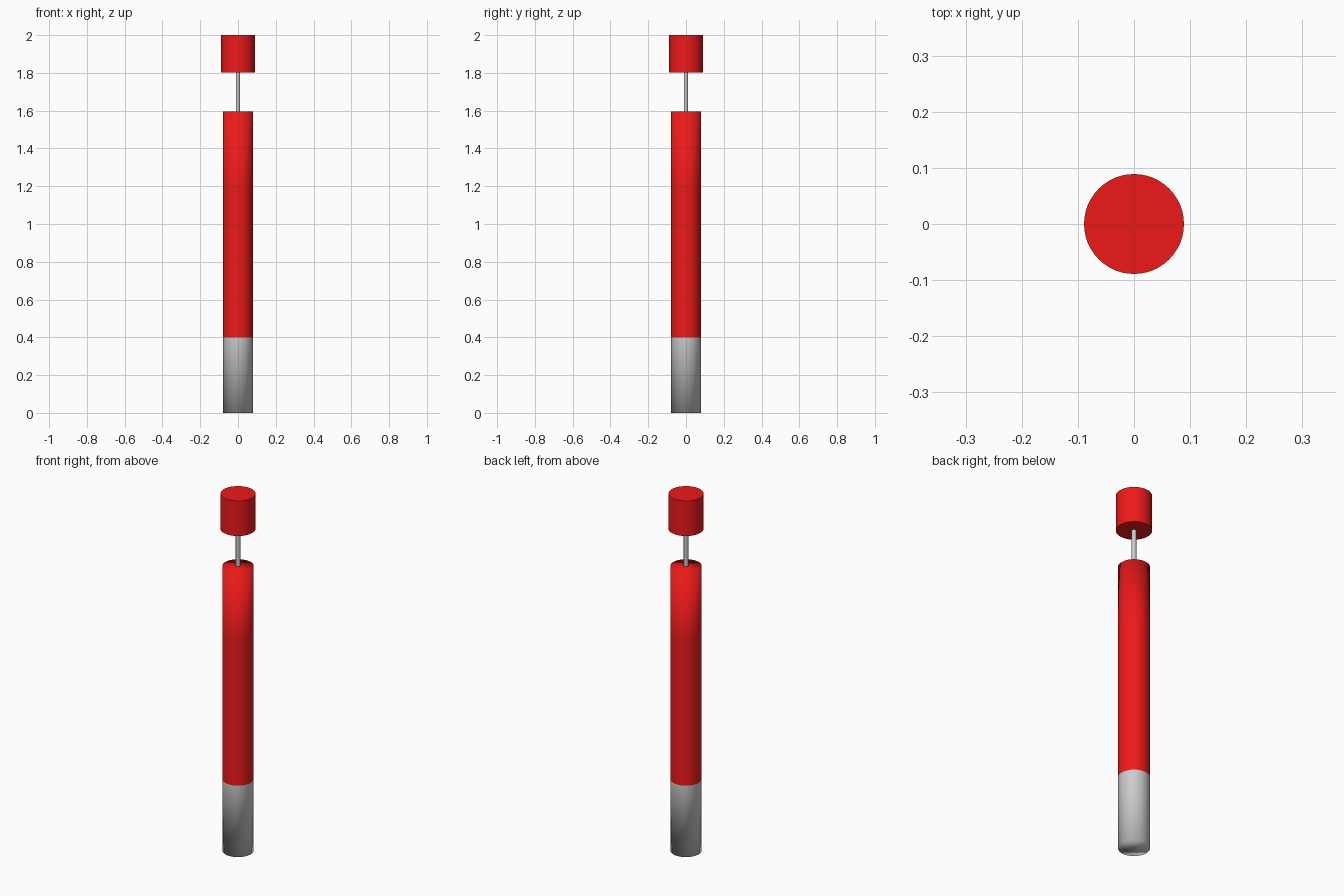
import bpy
import bmesh
from math import cos, sin, tau, radians

if "Cube" in bpy.data.objects:
    bpy.data.objects.remove(bpy.data.objects["Cube"])

SIDES = 48


def material(name, rgba):
    mat = bpy.data.materials.new(name)
    mat.diffuse_color = rgba
    mat.use_nodes = True
    mat.node_tree.nodes["Principled BSDF"].inputs["Base Color"].default_value = mat.diffuse_color
    return mat


def stacked_cylinder(name, radius, heights, sides=SIDES):
    """Closed cylinder with one ring of vertices at each height."""
    bm = bmesh.new()
    rings = [[bm.verts.new((radius * cos(tau * i / sides), radius * sin(tau * i / sides), z))
              for i in range(sides)] for z in heights]
    for low, high in zip(rings, rings[1:]):
        for i in range(sides):
            j = (i + 1) % sides
            bm.faces.new((low[i], low[j], high[j], high[i]))
    bm.faces.new(rings[0][::-1])
    bm.faces.new(rings[-1])
    mesh = bpy.data.meshes.new(name)
    bm.to_mesh(mesh)
    bm.free()
    obj = bpy.data.objects.new(name, mesh)
    bpy.context.collection.objects.link(obj)
    mesh.shade_smooth()
    return obj


def sharpen(obj):
    bpy.ops.object.select_all(action='DESELECT')
    obj.select_set(True)
    bpy.context.view_layer.objects.active = obj
    bpy.ops.object.shade_smooth_by_angle(angle=radians(30))


red = material("red", (0.85, 0.01, 0.01, 1))
grey = material("grey", (0.8, 0.8, 0.8, 1))

# Tube: grey bottom section, red above, softly shaded over its ends
tube = stacked_cylinder("tube", 0.079, (0, 0.4, 0.8, 1.2, 1.595))
tube.data.materials.append(red)
tube.data.materials.append(grey)
for face in tube.data.polygons:
    if face.center.z < 0.4:
        face.material_index = 1

# Thin rod joining tube and cap
rod = stacked_cylinder("applicator_rod", 0.0115, (1.585, 1.81), 24)
sharpen(rod)

# Lifted cap with crisp edges
cap = stacked_cylinder("cap", 0.089, (1.803, 2.0))
cap.data.materials.append(red)
sharpen(cap)
